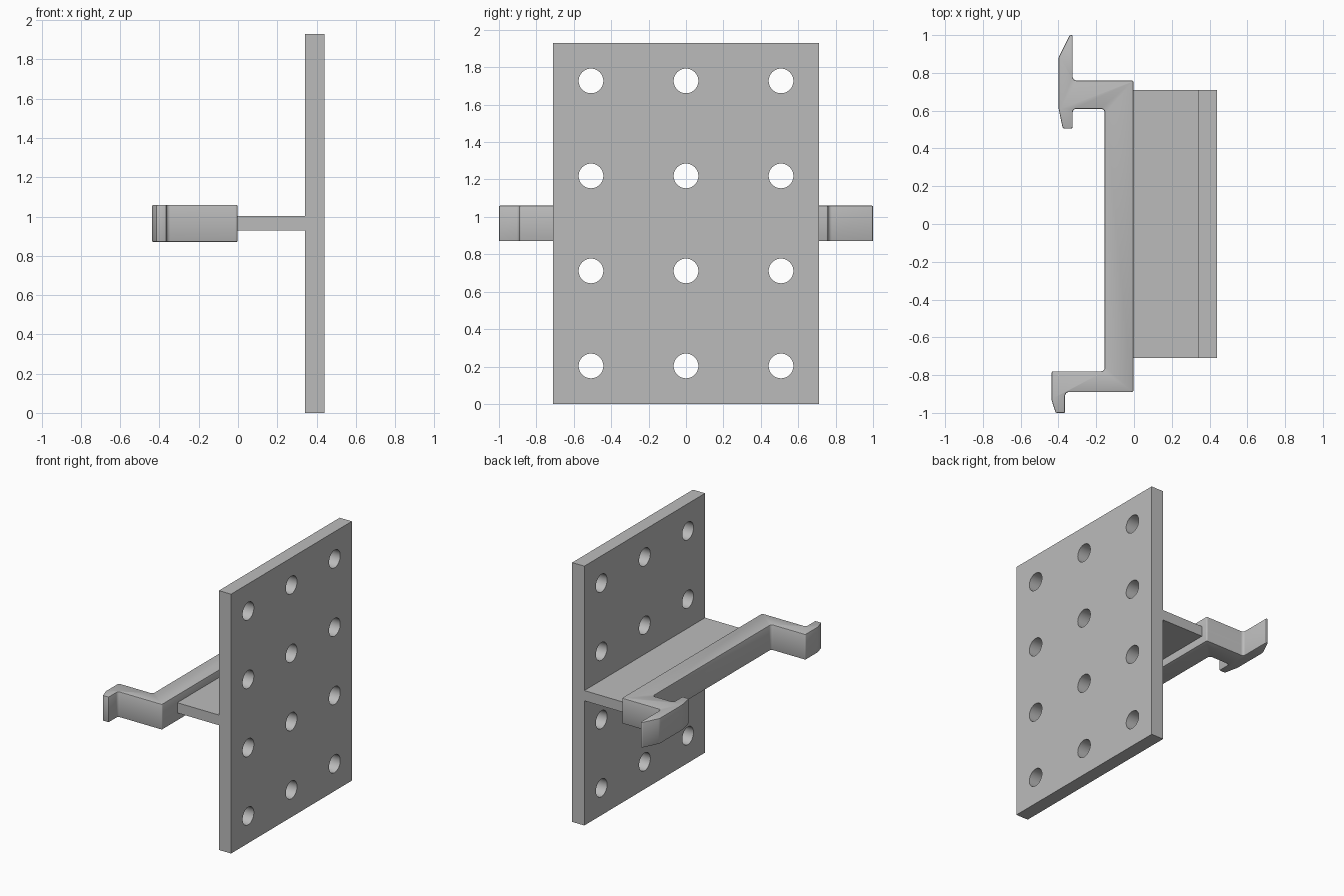
import bpy, bmesh
from mathutils import Matrix, Vector

old = bpy.data.objects.get("Cube")
if old:
    bpy.data.objects.remove(old, do_unlink=True)

# Single light grey plastic
grey = bpy.data.materials.new("light grey plastic")
grey.use_nodes = True
colour = (0.5, 0.5, 0.5, 1)
grey.diffuse_color = colour
grey.node_tree.nodes["Principled BSDF"].inputs["Base Color"].default_value = colour


def finish(bm, name):
    bmesh.ops.recalc_face_normals(bm, faces=bm.faces)
    mesh = bpy.data.meshes.new(name)
    bm.to_mesh(mesh)
    bm.free()
    mesh.materials.append(grey)
    ob = bpy.data.objects.new(name, mesh)
    bpy.context.collection.objects.link(ob)
    return ob


def box(name, low, high):
    bm = bmesh.new()
    low, high = Vector(low), Vector(high)
    bmesh.ops.create_cube(bm, size=1, matrix=Matrix.Translation((low + high) / 2)
                          @ Matrix.Diagonal((*(high - low), 1)))
    return finish(bm, name)


def apply_and_smooth(ob):
    bpy.ops.object.select_all(action='DESELECT')
    ob.select_set(True)
    bpy.context.view_layer.objects.active = ob
    for mod in list(ob.modifiers):
        bpy.ops.object.modifier_apply(modifier=mod.name)
    bpy.ops.object.shade_smooth_by_angle(angle=0.6)


# Upright mounting plate with a three by four grid of round holes
plate = box("mounting_plate", (0.34, -0.71, 0), (0.44, 0.71, 1.93))
bm = bmesh.new()
for col in (-1, 0, 1):
    for row in range(4):
        place = Matrix.Translation((0.39, col * 0.508, 0.203 + row * 0.508))
        bmesh.ops.create_cone(bm, cap_ends=True, segments=48, radius1=0.066, radius2=0.066,
                              depth=0.4, matrix=place @ Matrix.Rotation(1.570796, 4, 'Y'))
cutter = finish(bm, "hole_cutter")
cutter.hide_render = True
cut = plate.modifiers.new("holes", 'BOOLEAN')
cut.object = cutter
cut.solver = 'EXACT'
apply_and_smooth(plate)
bpy.data.objects.remove(cutter, do_unlink=True)

# Horizontal web joining the plate to the clip
box("web", (-0.01, -0.71, 0.928), (0.345, 0.71, 1.004))

# Rail clip: plan profile pulled upward, with rounded corners
profile = [(-0.325, 1.0), (-0.34, 1.0), (-0.4, 0.88), (-0.4, 0.615), (-0.377, 0.505),
           (-0.325, 0.505), (-0.325, 0.61), (-0.155, 0.61), (-0.155, -0.78),
           (-0.437, -0.78), (-0.437, -0.93), (-0.415, -1.0), (-0.365, -1.0),
           (-0.365, -0.89), (-0.003, -0.89), (-0.003, 0.76), (-0.325, 0.76)]
bm = bmesh.new()
base = bm.faces.new([bm.verts.new((x, y, 0.87)) for x, y in profile])
top = bmesh.ops.extrude_face_region(bm, geom=[base])["geom"]
bmesh.ops.translate(bm, verts=[v for v in top if isinstance(v, bmesh.types.BMVert)],
                    vec=(0, 0, 0.19))
bmesh.ops.recalc_face_normals(bm, faces=bm.faces)
upright = [e for e in bm.edges if abs(e.verts[0].co.z - e.verts[1].co.z) > 0.1]
inner = [e for e in upright if e.calc_face_angle_signed() < 0]
outer = [e for e in upright if e not in inner and abs(e.verts[0].co.y) < 0.99]
for edges, radius in ((outer, 0.01), (inner, 0.02)):
    bmesh.ops.bevel(bm, geom=edges, offset=radius, segments=4, profile=0.5,
                    affect='EDGES', clamp_overlap=True)
clip = finish(bm, "rail_clip")
rim = clip.modifiers.new("rim", 'BEVEL')
rim.width = 0.006
rim.segments = 2
rim.limit_method = 'ANGLE'
rim.angle_limit = 1.1
apply_and_smooth(clip)
